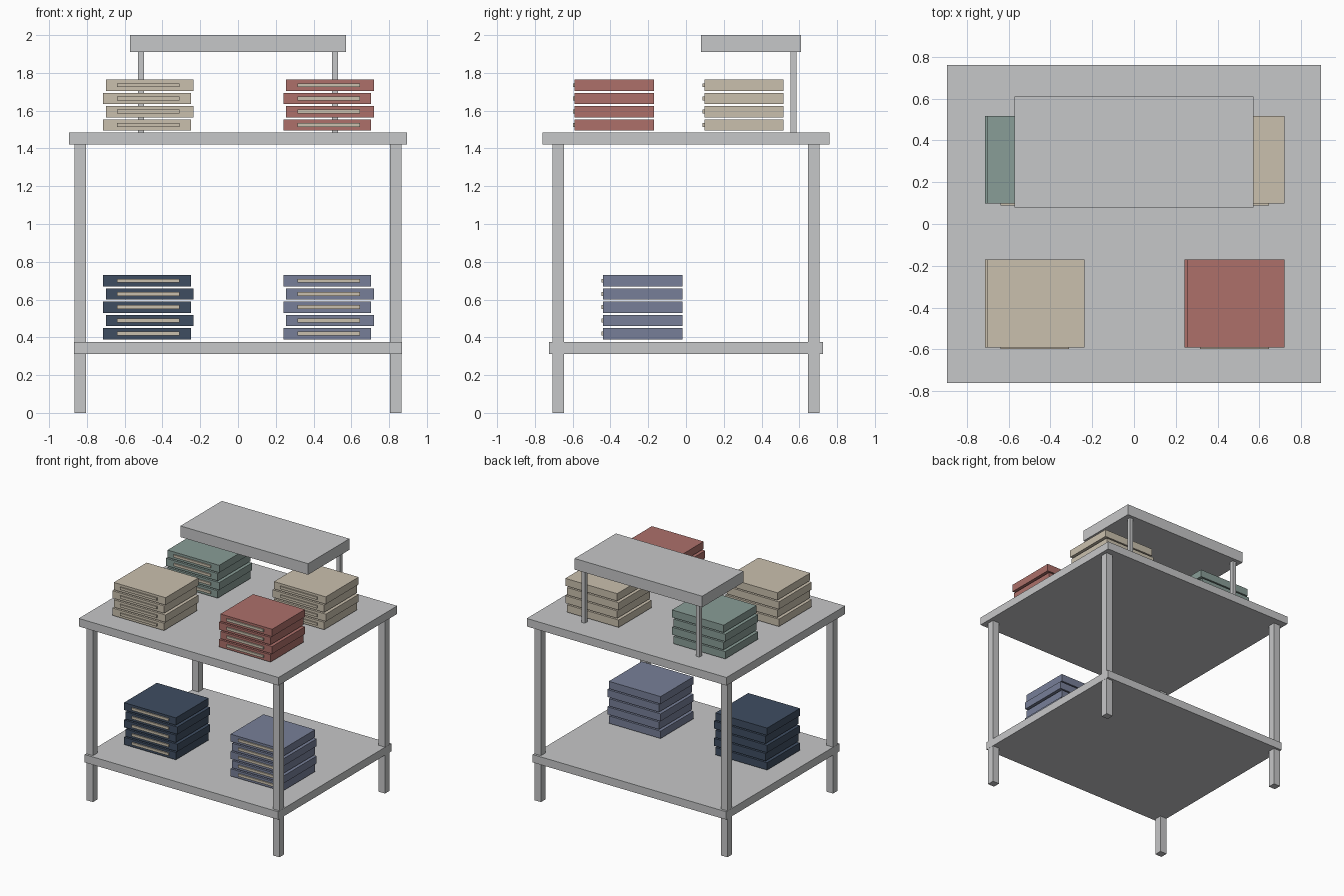
import bpy
import bmesh
from mathutils import Matrix, Vector

cube = bpy.data.objects.get("Cube")
if cube:
    bpy.data.objects.remove(cube, do_unlink=True)


def material(name, rgb):
    # Convert 8-bit display values to linear
    col = [((c / 255 + 0.055) / 1.055) ** 2.4 for c in rgb] + [1.0]
    m = bpy.data.materials.new(name)
    m.use_nodes = True
    m.diffuse_color = col
    shader = m.node_tree.nodes["Principled BSDF"]
    shader.inputs["Base Color"].default_value = col
    shader.inputs["Roughness"].default_value = 0.8
    return m


grey = material("light grey", (198, 199, 200))
cream = material("cream", (202, 192, 174))
red = material("brick red", (173, 112, 106))
green = material("sage green", (137, 157, 151))
navy = material("dark navy", (62, 77, 97))
slate = material("slate blue", (119, 127, 152))


def boxes(name, mats, items):
    """One object from (low corner, high corner, material index) boxes."""
    bm = bmesh.new()
    for low, high, index in items:
        lo, hi = Vector(low), Vector(high)
        mat = Matrix.Translation((lo + hi) / 2) @ Matrix.Diagonal((*(hi - lo), 1))
        new = bmesh.ops.create_cube(bm, size=1, matrix=mat)
        for f in {f for v in new["verts"] for f in v.link_faces}:
            f.material_index = index
    mesh = bpy.data.meshes.new(name)
    bm.to_mesh(mesh)
    bm.free()
    for m in mats:
        mesh.materials.append(m)
    obj = bpy.data.objects.new(name, mesh)
    bpy.context.collection.objects.link(obj)
    return obj


# Table boards
boxes("table_top", [grey], [((-0.895, -0.76, 1.42), (0.895, 0.76, 1.485), 0)])
boxes("lower_shelf", [grey], [((-0.867, -0.724, 0.312), (0.867, 0.724, 0.376), 0)])
boxes("raised_shelf", [grey], [((-0.572, 0.08, 1.91), (0.572, 0.61, 2.0), 0)])

# Four legs and two posts for the raised shelf
for side, x in (("left", 0.836), ("right", -0.836)):
    for end, y in (("front", -0.676), ("back", 0.676)):
        boxes(f"{end}_{side}_leg", [grey],
              [((x - 0.03, y - 0.03, 0), (x + 0.03, y + 0.03, 1.42), 0)])
    px = 0.514 if x > 0 else -0.514
    boxes(f"{side}_post", [grey],
          [((px - 0.016, 0.552, 1.485), (px + 0.016, 0.584, 1.91), 0)])


# Stacks of folded items, alternately shifted, each with a front label strip
def stack(name, mat, x, y, base, count):
    items = []
    for i in range(count):
        z = base + 0.07 * i
        dx = 0.007 if i % 2 else -0.007
        items.append(((x + dx - 0.232, y - 0.21, z),
                      (x + dx + 0.232, y + 0.21, z + 0.06), 0))
        items.append(((x - 0.165, y - 0.219, z + 0.02),
                      (x + 0.165, y - 0.209, z + 0.041), 1))
    boxes(name, [mat, cream], items)


TOP, LOW = 1.494, 0.389
stack("front_right_top_stack", cream, -0.475, -0.38, TOP, 4)
stack("front_left_top_stack", red, 0.48, -0.38, TOP, 4)
stack("back_right_top_stack", green, -0.475, 0.307, TOP, 4)
stack("back_left_top_stack", cream, 0.48, 0.307, TOP, 4)
stack("lower_right_stack", navy, -0.475, -0.229, LOW, 5)
stack("lower_left_stack", slate, 0.48, -0.229, LOW, 5)
